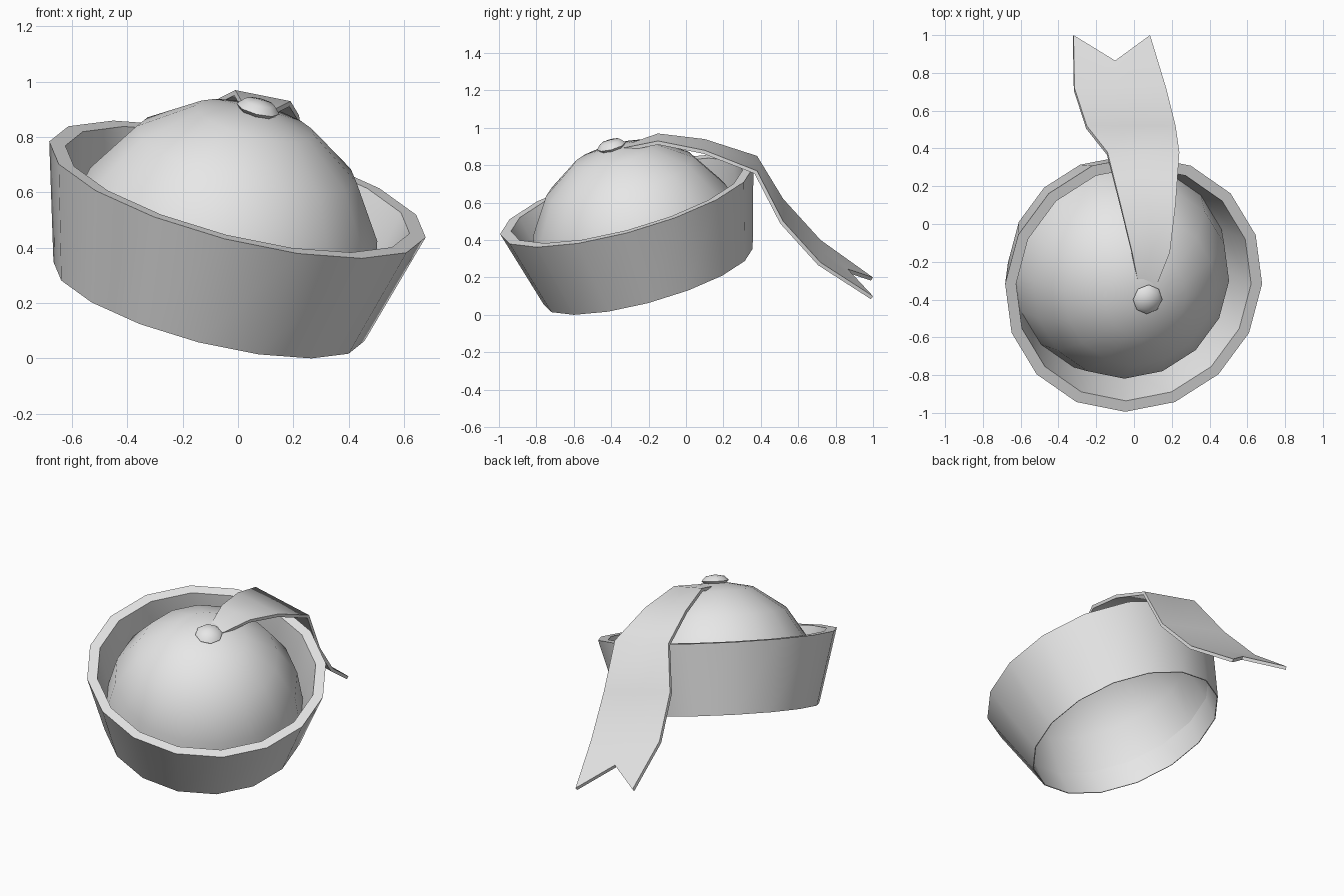
import bpy, bmesh, math
from mathutils import Vector, Matrix

cube = bpy.data.objects.get("Cube")
if cube:
    bpy.data.objects.remove(cube, do_unlink=True)

cloth = bpy.data.materials.new("pale_grey_cloth")
cloth.use_nodes = True
grey = (0.8, 0.8, 0.8, 1)
cloth.diffuse_color = grey
cloth.node_tree.nodes["Principled BSDF"].inputs["Base Color"].default_value = grey

# Tilted frame of the hat: origin at the centre of the lower edge
SIDES = 16
axis = Vector((0.238, -0.263, 0.935)).normalized()
side = Vector((1, 0, -axis.x / axis.z)).normalized()
back = axis.cross(side)
tilt = Matrix((side, back, axis)).transposed().to_4x4()
tilt.translation = Vector((-0.105, -0.203, 0.206))


def finish(name, bm, matrix=None, angle=50, fix=True):
    if fix:
        bmesh.ops.recalc_face_normals(bm, faces=bm.faces)
    if matrix:
        bm.transform(matrix)
    mesh = bpy.data.meshes.new(name)
    bm.to_mesh(mesh)
    bm.free()
    mesh.materials.append(cloth)
    obj = bpy.data.objects.new(name, mesh)
    bpy.context.collection.objects.link(obj)
    bpy.ops.object.select_all(action='DESELECT')
    obj.select_set(True)
    bpy.context.view_layer.objects.active = obj
    bpy.ops.object.shade_smooth_by_angle(angle=math.radians(angle))
    return obj


def lathe(name, profile, sides, closed=False, angle=50):
    """Spin (radius, height) points about the hat's axis."""
    bm = bmesh.new()
    verts = [bm.verts.new((r, 0, h)) for r, h in profile]
    edges = [bm.edges.new(p) for p in zip(verts, verts[1:])]
    if closed:
        edges.append(bm.edges.new((verts[-1], verts[0])))
    bmesh.ops.spin(bm, geom=verts + edges, axis=(0, 0, 1), cent=(0, 0, 0),
                   angle=math.tau, steps=sides, use_duplicate=False)
    bmesh.ops.remove_doubles(bm, verts=bm.verts, dist=0.0005)
    return finish(name, bm, tilt, angle)


def arc(radius, height, base, start, end, steps):
    angles = [start + (end - start) * i / steps for i in range(steps + 1)]
    return [(radius * math.sin(a), base + height * math.cos(a)) for a in angles]


# Flared upturned brim with a flat top lip
lathe("brim", [(0.58, 0), (0.702, 0.433), (0.642, 0.433), (0.578, 0.15), (0.575, 0)],
      SIDES, closed=True)

# Domed crown, open underneath
lathe("crown", arc(0.58, 0.6, 0.145, 0, math.pi / 2, 4), SIDES)

# Flattened button on top of the crown
lathe("button", arc(0.08, 0.035, 0.745, 0, math.pi, 4), 8)

# Ribbon: y, then x and z of its left and right edges
rows = [(-0.35, 0.03, 0.90, 0.11, 0.89),
        (-0.15, -0.01, 0.97, 0.19, 0.93),
        (0.10, -0.07, 0.94, 0.22, 0.88),
        (0.38, -0.14, 0.85, 0.24, 0.77),
        (0.52, -0.25, 0.62, 0.22, 0.50),
        (0.72, -0.315, 0.40, 0.17, 0.28),
        (1.00, -0.32, 0.20, 0.085, 0.10)]
bm = bmesh.new()
grid = []
for y, lx, lz, rx, rz in rows:
    a, b = Vector((lx, y, lz)), Vector((rx, y, rz))
    grid.append([bm.verts.new(p) for p in (a, (a + b) / 2, b)])
grid[-1][1].co = (-0.10, 0.865, 0.245)  # swallowtail notch
for near, far in zip(grid, grid[1:]):
    for i in range(2):
        bm.faces.new((near[i], near[i + 1], far[i + 1], far[i]))
ribbon = finish("ribbon", bm, fix=False)
solid = ribbon.modifiers.new("thickness", 'SOLIDIFY')
solid.thickness = 0.02
solid.offset = -1
# Keep the ribbon's cut edges crisp after thickening
bpy.ops.object.modifier_apply(modifier=solid.name)
bpy.ops.object.shade_smooth_by_angle(angle=math.radians(50))
